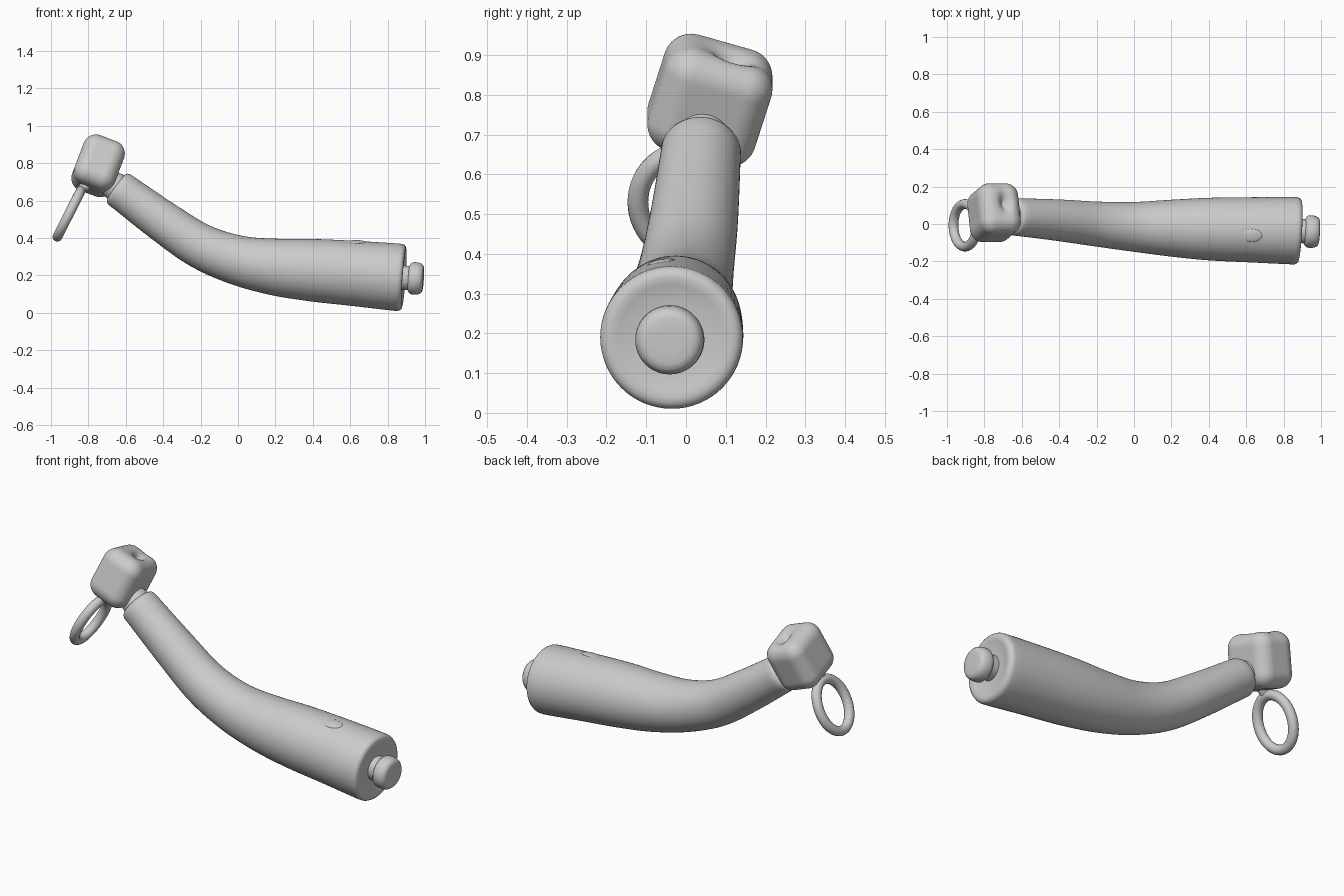
import bpy, bmesh, math
from mathutils import Vector, Matrix

if "Cube" in bpy.data.objects:
    bpy.data.objects.remove(bpy.data.objects["Cube"])


def finish(name, bm, angle=50):
    bmesh.ops.recalc_face_normals(bm, faces=bm.faces)
    me = bpy.data.meshes.new(name)
    bm.to_mesh(me)
    bm.free()
    ob = bpy.data.objects.new(name, me)
    bpy.context.collection.objects.link(ob)
    bpy.ops.object.select_all(action='DESELECT')
    ob.select_set(True)
    bpy.context.view_layer.objects.active = ob
    bpy.ops.object.shade_smooth_by_angle(angle=math.radians(angle))
    return ob


def loft(name, stations, sides=64):
    """Round rings from (centre, direction, radius), capped at both ends."""
    bm = bmesh.new()
    rings = []
    for c, d, r in stations:
        d = d.normalized()
        a = d.cross(Vector((0, 1, 0))).normalized()
        b = d.cross(a)
        rings.append([bm.verts.new(c + r * (a * math.cos(t) + b * math.sin(t)))
                      for t in (2 * math.pi * i / sides for i in range(sides))])
    for p, q in zip(rings, rings[1:]):
        for i in range(sides):
            j = (i + 1) % sides
            bm.faces.new((p[i], p[j], q[j], q[i]))
    bm.faces.new(rings[0])
    bm.faces.new(rings[-1])
    return finish(name, bm)


def along(origin, d, profile):
    return [(origin + d * t, d, r) for t, r in profile]


def catmull(p0, p1, p2, p3, t):
    return 0.5 * (2 * p1 + (p2 - p0) * t + (2 * p0 - 5 * p1 + 4 * p2 - p3) * t * t
                  + (3 * p1 - p0 - 3 * p2 + p3) * t ** 3)


# Bent handle: centreline with radius (x, y, z, r)
path = [Vector(p) for p in [
    (-0.80, 0.048, 0.775, 0.094), (-0.635, 0.038, 0.66, 0.100),
    (-0.40, 0.020, 0.488, 0.111), (-0.20, 0.0, 0.357, 0.120),
    (0.0, -0.015, 0.281, 0.133), (0.20, -0.022, 0.245, 0.152),
    (0.40, -0.027, 0.228, 0.167), (0.62, -0.031, 0.211, 0.174),
    (0.855, -0.036, 0.190, 0.180), (1.05, -0.042, 0.173, 0.18)]]
pts = [catmull(*path[k:k + 4], s / 8) for k in range(len(path) - 3) for s in range(8)]
pts.append(path[-2])
pts3 = [p.to_3d() for p in pts]
end_dir = Vector((1, -0.055, -0.07)).normalized()
neck_dir = (pts3[1] - pts3[0]).normalized()
body = []
for i, p in enumerate(pts):
    d = pts3[min(i + 1, len(pts) - 1)] - pts3[max(i - 1, 0)]
    body.append((pts3[i], end_dir if i == len(pts) - 1 else d, p.w))
front = along(pts3[0], neck_dir, [(-0.022, 0.07), (-0.02, 0.085), (-0.012, 0.095)])
back = along(pts3[-1], end_dir, [(0.014, 0.179), (0.024, 0.174), (0.031, 0.165),
                                 (0.033, 0.152), (0.030, 0.135), (0.024, 0.115), (0.022, 0.06)])
loft("handle", front + body + back)

# Stepped knob at the thick end
loft("end_knob", along(pts3[-1], end_dir, [
    (0.01, 0.066), (0.045, 0.064), (0.058, 0.066), (0.064, 0.078), (0.072, 0.085),
    (0.085, 0.087), (0.105, 0.086), (0.122, 0.081), (0.132, 0.072),
    (0.136, 0.058), (0.136, 0.03)]))

# Narrow neck between handle and head
loft("neck", along(pts3[0], neck_dir, [(-0.12, 0.07), (-0.05, 0.072), (-0.02, 0.078), (0.02, 0.078)]))

# Rounded, tilted block head with a dent near the top
a = Vector((0.34, 0.29, 0.90)).normalized()
side = (Vector((0, 1, 0)) - a * a.y).normalized()
across = side.cross(a)
frame = Matrix((across, side, a)).transposed()
centre = Vector((-0.748, 0.06, 0.786))
half, rnd = Vector((0.115, 0.14, 0.14)), 0.07
bm = bmesh.new()
bmesh.ops.create_cube(bm, size=2)
bmesh.ops.subdivide_edges(bm, edges=bm.edges[:], cuts=28, use_grid_fill=True)
dent = Vector((-0.685, 0.125, 0.90))
for v in bm.verts:
    p = Vector([v.co[i] * half[i] for i in range(3)])
    core = Vector([max(-half[i] + rnd, min(half[i] - rnd, p[i])) for i in range(3)])
    v.co = centre + frame @ (core + (p - core).normalized() * rnd)
    q = frame.transposed() @ (v.co - dent)
    w = math.exp(-((q.x / 0.03) ** 2 + (q.y / 0.05) ** 2 + (q.z / 0.05) ** 2))
    v.co += (centre - v.co).normalized() * 0.04 * w
finish("head", bm)

# Hanging oval ring, its plane tilted under the head
u = Vector((0.45, 0, 0.89)).normalized()
n = Vector((0, 1, 0)).cross(u)
ring_c = Vector((-0.903, -0.007, 0.53))
bm = bmesh.new()
R, r, N, M = 0.114, 0.026, 56, 16
grid = []
for i in range(N):
    t = 2 * math.pi * i / N
    row = []
    for j in range(M):
        s = 2 * math.pi * j / M
        k = r * math.cos(s)
        row.append(bm.verts.new(ring_c + u * (R + 0.024 + k) * math.cos(t)
                                + Vector((0, 1, 0)) * (R + k) * math.sin(t) + n * r * math.sin(s)))
    grid.append(row)
for i in range(N):
    for j in range(M):
        i2, j2 = (i + 1) % N, (j + 1) % M
        bm.faces.new((grid[i][j], grid[i2][j], grid[i2][j2], grid[i][j2]))
finish("ring", bm)

# Short tab joining ring and head
t0, t1 = Vector((-0.84, -0.007, 0.655)), Vector((-0.76, 0.025, 0.745))
loft("ring_tab", [(t0, t1 - t0, 0.022), (t0.lerp(t1, 0.3), t1 - t0, 0.03),
                  (t1, t1 - t0, 0.04)], 24)


# Low oval pads and ridges on the handle
def pad(name, pos, normal, direction, size):
    normal = Vector(normal).normalized()
    d = Vector(direction)
    d = (d - normal * d.dot(normal)).normalized()
    m = Matrix((d, normal.cross(d), normal)).transposed().to_4x4()
    bm = bmesh.new()
    bmesh.ops.create_uvsphere(bm, u_segments=24, v_segments=12, radius=1)
    bm.transform(Matrix.Translation(pos) @ m @ Matrix.Diagonal((*size, 1)))
    finish(name, bm)


pad("grip_pad", (0.63, -0.062, 0.378), (0, -0.18, 1), (1, 0, 0), (0.055, 0.035, 0.009))
pad("side_pad", (-0.265, 0.088, 0.477), (0.4, 0.6, 0.6), (1, 0, -0.65), (0.045, 0.025, 0.01))
pad("bend_ridge", (-0.165, -0.035, 0.222), (-0.4, -0.3, -0.9), (0, 1, 0), (0.045, 0.02, 0.012))
